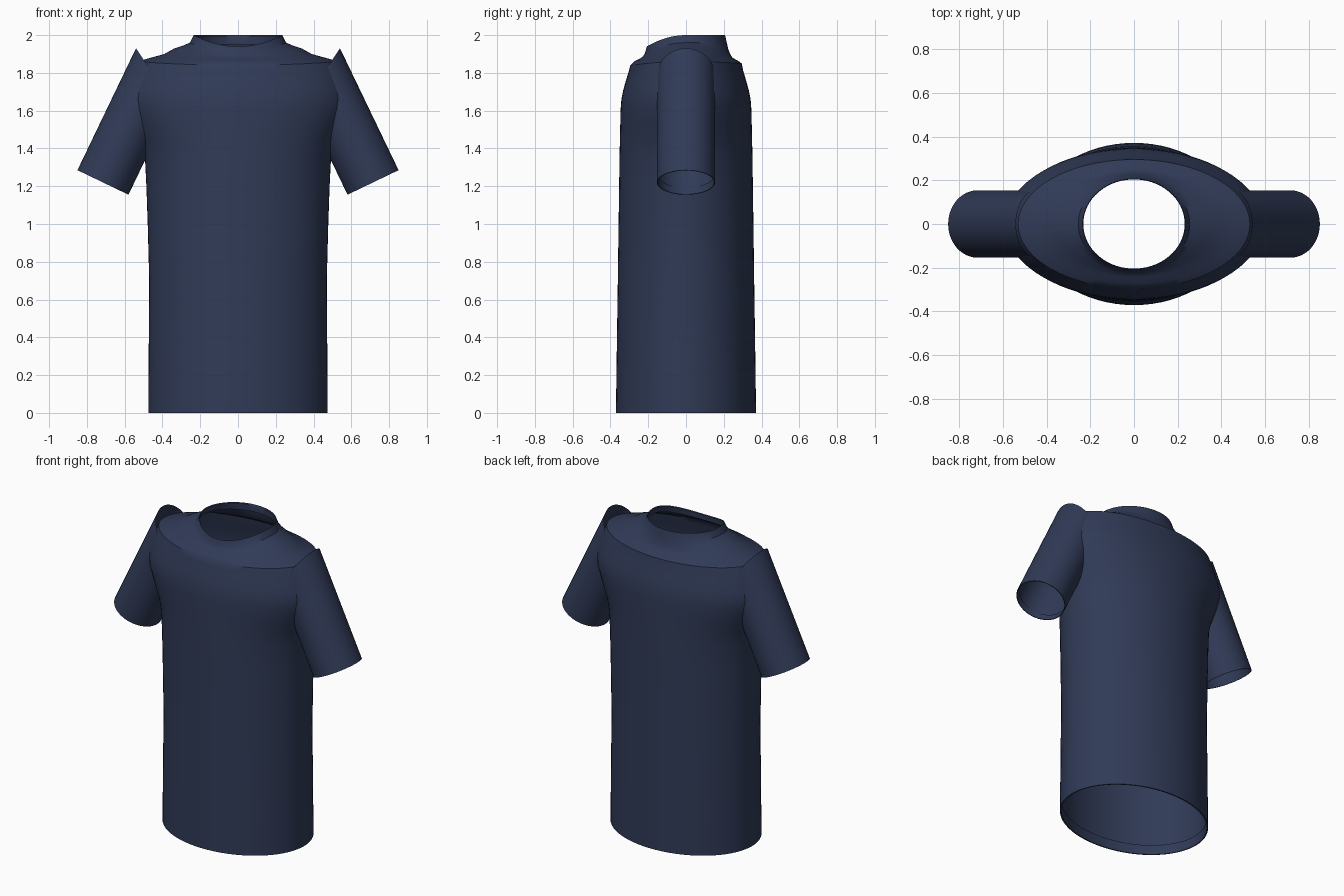
import bpy, bmesh, math
from mathutils import Vector

if "Cube" in bpy.data.objects:
    bpy.data.objects.remove(bpy.data.objects["Cube"])

SEG = 72
cloth = bpy.data.materials.new("navy_cloth")
cloth.diffuse_color = (0.03, 0.043, 0.095, 1)
cloth.use_nodes = True
cloth.node_tree.nodes["Principled BSDF"].inputs["Base Color"].default_value = cloth.diffuse_color


def loft(name, rings, angle=35):
    """Skin a list of closed rings of points into an open smooth tube."""
    bm = bmesh.new()
    rows = [[bm.verts.new(p) for p in ring] for ring in rings]
    for a, b in zip(rows, rows[1:]):
        n = len(a)
        for i in range(n):
            j = (i + 1) % n
            bm.faces.new((a[i], a[j], b[j], b[i]))
    me = bpy.data.meshes.new(name)
    bm.to_mesh(me)
    bm.free()
    me.materials.append(cloth)
    ob = bpy.data.objects.new(name, me)
    bpy.context.collection.objects.link(ob)
    bpy.ops.object.select_all(action='DESELECT')
    ob.select_set(True)
    bpy.context.view_layer.objects.active = ob
    bpy.ops.object.shade_smooth_by_angle(angle=math.radians(angle))
    return ob


def body_ring(rx, ry, side, front=None, back=None):
    """Elliptical ring whose height varies between side, front and back."""
    front = side if front is None else front
    back = side if back is None else back
    pts = []
    for i in range(SEG):
        a = 2 * math.pi * i / SEG
        s = math.sin(a)
        z = side + ((back if s > 0 else front) - side) * s * s
        pts.append((rx * math.cos(a), ry * s, z))
    return pts


# Torso: inner hem facing, tube, chest, shoulders, then the raised collar
torso = [
    (0.464, 0.359, 0.06), (0.468, 0.363, 0.0), (0.475, 0.371, 0.0),
    (0.473, 0.367, 0.3), (0.470, 0.361, 0.7), (0.478, 0.357, 1.0),
    (0.485, 0.354, 1.2), (0.493, 0.352, 1.36), (0.515, 0.350, 1.44),
    (0.555, 0.348, 1.53), (0.585, 0.346, 1.61), (0.592, 0.342, 1.66),
    (0.585, 0.332, 1.71), (0.565, 0.315, 1.77),
    (0.545, 0.302, 1.83, 1.81, 1.815), (0.53, 0.295, 1.86, 1.84, 1.85),
    (0.47, 0.272, 1.878, 1.862, 1.866), (0.39, 0.246, 1.9, 1.875, 1.88),
    (0.34, 0.235, 1.928, 1.882, 1.898), (0.29, 0.224, 1.945, 1.893, 1.925),
    (0.255, 0.217, 1.96, 1.905, 1.955), (0.235, 0.207, 2.0, 1.94, 2.0),
    (0.232, 0.204, 1.995, 1.935, 1.995), (0.245, 0.207, 1.955, 1.9, 1.95),
]
loft("shirt_body", [body_ring(*r) for r in torso])

# Sleeve: slanted tube, square cuff, upper end cut along the shoulder seam
cuff = Vector((0.715, 0, 1.22))
axis = Vector((-0.433, 0, 0.901))
across = Vector((0.901, 0, 0.433))
seam_point = Vector((0.54, 0, 1.93))
seam_normal = Vector((0.83, 0, -0.555))


def sleeve_ring(f, r=1.0, offset=0.0):
    pts = []
    for i in range(48):
        a = 2 * math.pi * i / 48
        p = cuff + across * (0.15 * r * math.cos(a)) + Vector((0, 0.154 * r * math.sin(a), 0))
        t = (seam_point - p).dot(seam_normal) / axis.dot(seam_normal)
        pts.append(p + axis * (t * f + offset))
    return pts


sleeve = loft("sleeves", [sleeve_ring(0, 0.96, 0.04), sleeve_ring(0, 0.97), sleeve_ring(0),
                          sleeve_ring(0.33), sleeve_ring(0.66), sleeve_ring(1)])
mirror = sleeve.modifiers.new("mirror", 'MIRROR')
mirror.use_axis[0] = True
mirror.use_clip = False
mirror.use_mirror_merge = False
